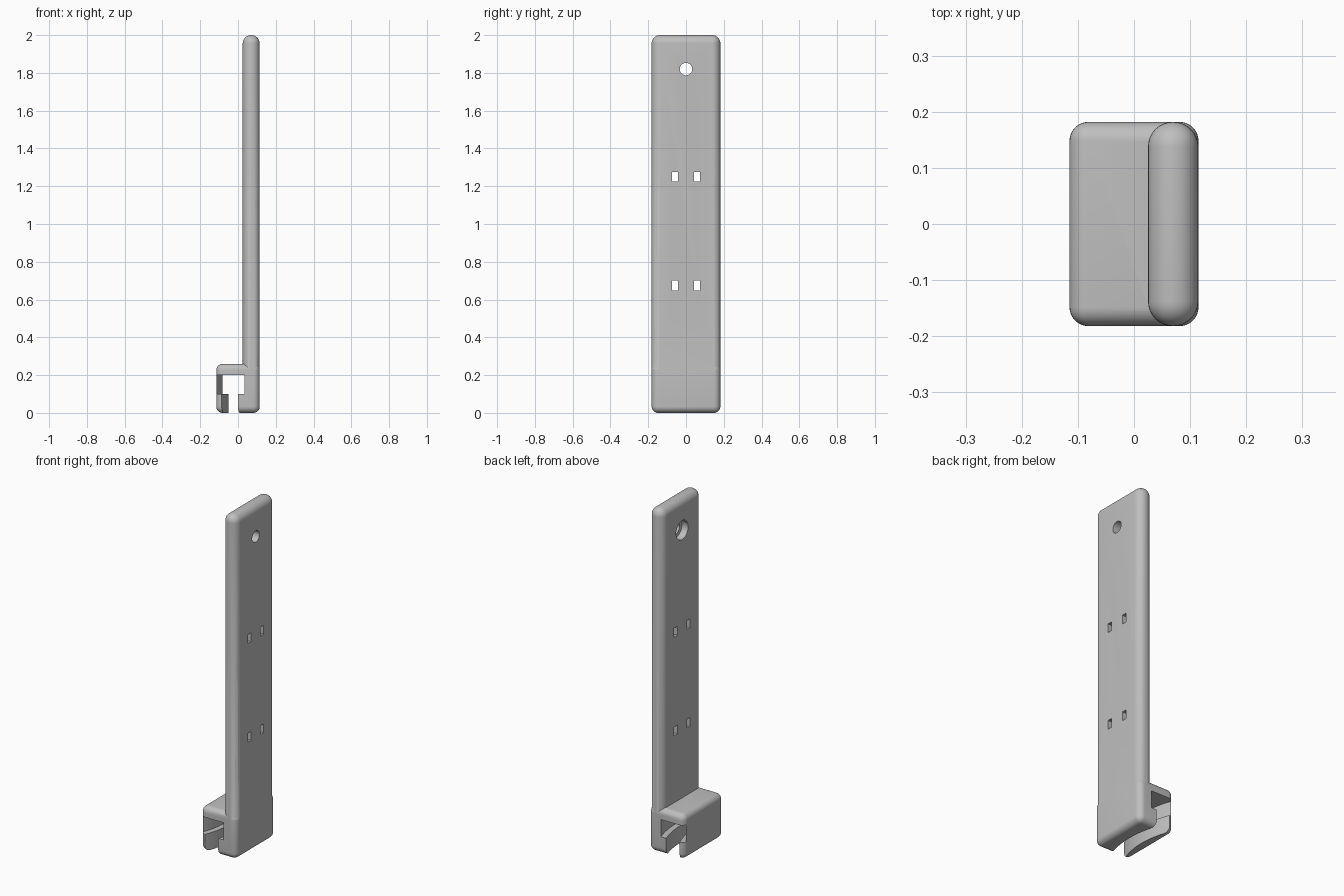
import bpy, bmesh, math
from mathutils import Matrix, Vector

cube = bpy.data.objects.get("Cube")
if cube:
    bpy.data.objects.remove(cube, do_unlink=True)

grey = bpy.data.materials.new("light grey plastic")
grey.use_nodes = True
COLOUR = (0.52, 0.52, 0.52, 1)
grey.diffuse_color = COLOUR
grey.node_tree.nodes["Principled BSDF"].inputs["Base Color"].default_value = COLOUR

HALF = 0.182          # half the width along y
ARC_X = -0.52         # centre of the curved rim the clip grips


def finish(name, bm):
    bmesh.ops.recalc_face_normals(bm, faces=bm.faces)
    mesh = bpy.data.meshes.new(name)
    bm.to_mesh(mesh)
    bm.free()
    mesh.materials.append(grey)
    obj = bpy.data.objects.new(name, mesh)
    bpy.context.collection.objects.link(obj)
    return obj


def box(name, low, high, radius=0):
    low, high = Vector(low), Vector(high)
    bm = bmesh.new()
    bmesh.ops.create_cube(bm, size=1)
    for v in bm.verts:
        v.co = Vector(l + (h - l) * (c + 0.5) for l, h, c in zip(low, high, v.co))
    if radius:
        bmesh.ops.bevel(bm, geom=bm.edges[:], offset=radius, segments=8,
                        profile=0.5, affect='EDGES')
    return finish(name, bm)


def bore(name, radius, x0, x1, z):
    bm = bmesh.new()
    place = Matrix.Translation(((x0 + x1) / 2, 0, z)) @ Matrix.Rotation(math.pi / 2, 4, 'Y')
    bmesh.ops.create_cone(bm, cap_ends=True, segments=48, radius1=radius,
                          radius2=radius, depth=x1 - x0, matrix=place)
    return finish(name, bm)


def arc_band(name, inner, outer, z0, z1, steps=32):
    """Curved slot between two concentric arcs, running past both sides."""
    outline = []
    for r, sign in ((inner, 1), (outer, -1)):
        for i in range(steps + 1):
            y = sign * (HALF + 0.02) * (2 * i / steps - 1)
            outline.append((ARC_X + math.sqrt(r * r - y * y), y, z0))
    bm = bmesh.new()
    face = bm.faces.new([bm.verts.new(p) for p in outline])
    up = bmesh.ops.extrude_face_region(bm, geom=[face])["geom"]
    bmesh.ops.translate(bm, vec=(0, 0, z1 - z0),
                        verts=[g for g in up if isinstance(g, bmesh.types.BMVert)])
    return finish(name, bm)


def combine(target, other, operation):
    mod = target.modifiers.new(operation.title(), 'BOOLEAN')
    mod.operation, mod.object, mod.solver = operation, other, 'EXACT'
    bpy.context.view_layer.objects.active = target
    bpy.ops.object.modifier_apply(modifier=mod.name)
    bpy.data.objects.remove(other, do_unlink=True)


# Long rounded plate joined to the clip block
holder = box("clip_holder", (-0.115, -HALF, 0), (0.115, HALF, 0.26), 0.034)
plate = box("plate", (0.025, -HALF, 0.12), (0.1145, HALF, 2), 0.044)
combine(holder, plate, 'UNION')

# Curved channel and its narrower mouth underneath
combine(holder, arc_band("channel", 0.438, 0.584, 0.1, 0.2), 'DIFFERENCE')
combine(holder, arc_band("mouth", 0.47, 0.551, -0.05, 0.15), 'DIFFERENCE')

# Hanging hole with a counterbore on the clip side
combine(holder, bore("hanging_hole", 0.033, -0.1, 0.2, 1.82), 'DIFFERENCE')
combine(holder, bore("counterbore", 0.055, -0.1, 0.065, 1.82), 'DIFFERENCE')

# Two pairs of tie slots
for z in (0.675, 1.25):
    for y in (-0.058, 0.058):
        slot = box("tie_slot", (-0.1, y - 0.015, z - 0.026), (0.2, y + 0.015, z + 0.026))
        combine(holder, slot, 'DIFFERENCE')

bpy.ops.object.select_all(action='DESELECT')
holder.select_set(True)
bpy.context.view_layer.objects.active = holder
bpy.ops.object.shade_smooth_by_angle(angle=math.radians(30))
